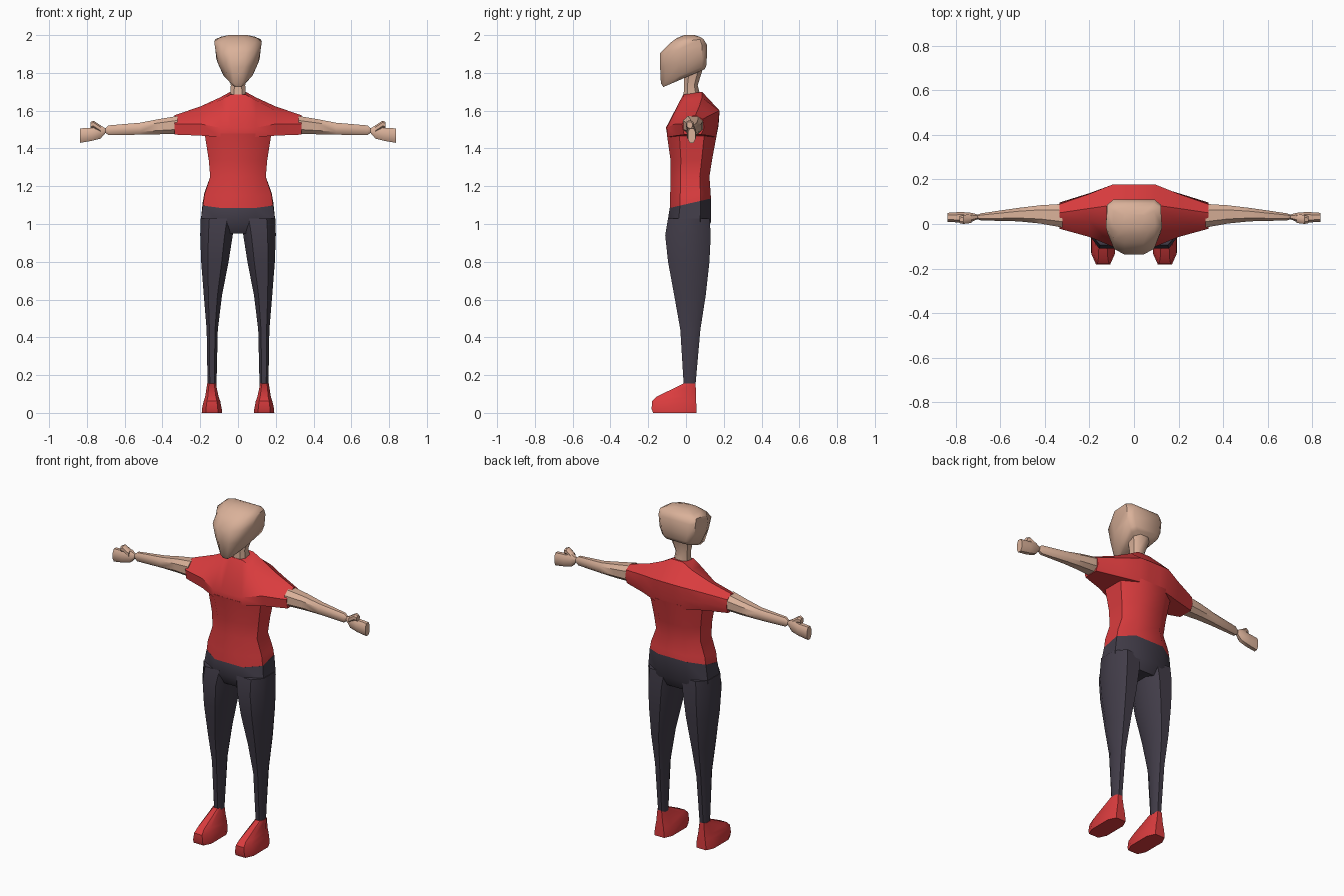
import bpy, bmesh, math


def material(name, rgb):
    m = bpy.data.materials.new(name)
    m.diffuse_color = (*rgb, 1)
    return m


SKIN = material("skin", (0.70, 0.44, 0.32))
RED = material("red_cloth", (0.70, 0.045, 0.048))
DARK = material("dark_cloth", (0.054, 0.046, 0.066))


def loft(name, rings, mat, mirror=False, angle=40):
    """Skin a list of equal-length closed rings and cap both ends."""
    bm = bmesh.new()
    loops = [[bm.verts.new(p) for p in r] for r in rings]
    n = len(loops[0])
    for a, b in zip(loops, loops[1:]):
        for i in range(n):
            j = (i + 1) % n
            bm.faces.new((a[i], a[j], b[j], b[i]))
    bm.faces.new(loops[0])
    bm.faces.new(loops[-1])
    bmesh.ops.recalc_face_normals(bm, faces=bm.faces)
    me = bpy.data.meshes.new(name)
    bm.to_mesh(me)
    bm.free()
    me.materials.append(mat)
    me.polygons.foreach_set("use_smooth", [True] * len(me.polygons))
    me.set_sharp_from_angle(angle=math.radians(angle))
    ob = bpy.data.objects.new(name, me)
    bpy.context.collection.objects.link(ob)
    if mirror:
        mod = ob.modifiers.new("mirror", 'MIRROR')
        mod.use_mirror_merge = False
    return ob


def octagon(a0, a1, b0, b1, k=0.5):
    """Chamfered rectangle as eight 2D points."""
    ca, cb, ha, hb = (a0 + a1) / 2, (b0 + b1) / 2, (a1 - a0) / 2, (b1 - b0) / 2
    unit = [(1, -k), (1, k), (k, 1), (-k, 1), (-1, k), (-1, -k), (-k, -1), (k, -1)]
    return [(ca + u * ha, cb + v * hb) for u, v in unit]


def level(x0, x1, y0, y1, z, zb=None, k=0.5):
    """Ring lying across z; zb tilts the back edge to another height."""
    zb = z if zb is None else zb
    return [(x, y, z + (zb - z) * (y - y0) / (y1 - y0))
            for x, y in octagon(x0, x1, y0, y1, k)]


def upright(x, y0, y1, z0, z1, k=0.5):
    """Ring standing across x."""
    return [(x, y, z) for y, z in octagon(y0, y1, z0, z1, k)]


# Head: tilted rings, narrow face and broad back
def head_ring(zf, zb, yf, yb, wf, wm, wb):
    half = [(wf * .4, 0), (wf * .85, .1), (wm, .4), (wb, .9), (wb * .75, 1)]
    outline = half + [(-x, t) for x, t in reversed(half)]
    return [(x, yf + (yb - yf) * t, zf + (zb - zf) * t) for x, t in outline]


loft("head", [head_ring(*r) for r in [
    (1.725, 1.820, -.120, .100, .035, .055, .080),
    (1.745, 1.840, -.133, .108, .055, .075, .098),
    (1.830, 1.880, -.137, .110, .085, .106, .115),
    (1.905, 1.950, -.137, .110, .105, .120, .122),
    (1.957, 1.980, -.085, .092, .105, .126, .120),
    (1.984, 1.992, -.050, .070, .075, .095, .090),
    (2.000, 2.000, -.010, .045, .040, .050, .050)]], SKIN, angle=50)

# Neck
loft("neck", [level(-.044, .044, -.014, .080, 1.66),
              level(-.038, .038, -.010, .062, 1.735),
              level(-.060, .060, -.010, .095, 1.80, 1.84)], SKIN)

# Shirt body, with the hem rising to the back
loft("shirt_body", [
    level(-.185, .185, -.086, .132, 1.085, 1.135),
    level(-.178, .178, -.084, .130, 1.150, 1.170),
    level(-.147, .147, -.081, .124, 1.250),
    level(-.155, .155, -.082, .138, 1.340),
    level(-.177, .177, -.102, .164, 1.480)], RED)

# Shoulders and sleeves: side-view sections lofted across the chest
sections = [
    (.040, [(-.015, 1.685), (-.106, 1.51), (-.098, 1.46), (.160, 1.46), (.172, 1.52), (.178, 1.60), (.085, 1.70)]),
    (.095, [(-.008, 1.655), (-.102, 1.51), (-.096, 1.46), (.158, 1.46), (.170, 1.52), (.177, 1.60), (.085, 1.67)]),
    (.200, [(.015, 1.600), (-.058, 1.53), (-.050, 1.468), (.120, 1.468), (.138, 1.52), (.135, 1.58), (.070, 1.622)]),
    (.335, [(.015, 1.565), (-.021, 1.53), (-.010, 1.473), (.080, 1.473), (.096, 1.51), (.088, 1.555), (.050, 1.576)])]
both = [(-x, s) for x, s in reversed(sections)] + sections
loft("shirt_shoulders", [[(x, y, z) for y, z in s] for x, s in both], RED)

# Arm, pinched wrist and hand
loft("arm", [
    upright(.32, -.016, .090, 1.477, 1.572),
    upright(.42, .002, .084, 1.475, 1.555),
    upright(.52, .012, .072, 1.473, 1.536),
    upright(.685, .016, .048, 1.470, 1.522),
    upright(.703, .022, .042, 1.484, 1.506)], SKIN, True)
loft("hand", [
    upright(.700, .022, .042, 1.484, 1.506),
    upright(.728, .010, .050, 1.452, 1.522),
    upright(.775, .006, .054, 1.440, 1.510),
    upright(.836, .010, .050, 1.430, 1.506)], SKIN, True)
loft("thumb", [
    upright(.728, .005, .045, 1.485, 1.522),
    upright(.765, .000, .040, 1.510, 1.547),
    upright(.782, .004, .034, 1.508, 1.540)], SKIN, True)

# Trousers: pelvis and tapering legs
loft("trouser_top", [
    level(-.186, .186, -.086, .132, 1.085, 1.135),
    level(-.198, .198, -.098, .132, 1.010),
    level(-.120, .120, -.070, .105, .950)], DARK)
loft("trouser_leg", [
    level(.010, .199, -.095, .125, 1.03),
    level(.028, .200, -.110, .131, .94),
    level(.050, .195, -.095, .124, .80),
    level(.085, .181, -.062, .104, .62),
    level(.107, .166, -.030, .076, .44),
    level(.114, .161, -.012, .050, .145)], DARK, True)

# Shoes: wide sole, wedge up to the ankle
loft("shoe", [
    level(.085, .192, -.174, .055, 0, k=.6),
    level(.086, .191, -.182, .055, .02, k=.6),
    level(.094, .182, -.180, .054, .062, k=.6),
    level(.103, .174, -.155, .053, .086, k=.6),
    level(.117, .163, -.014, .051, .155, k=.6)], RED, True)
